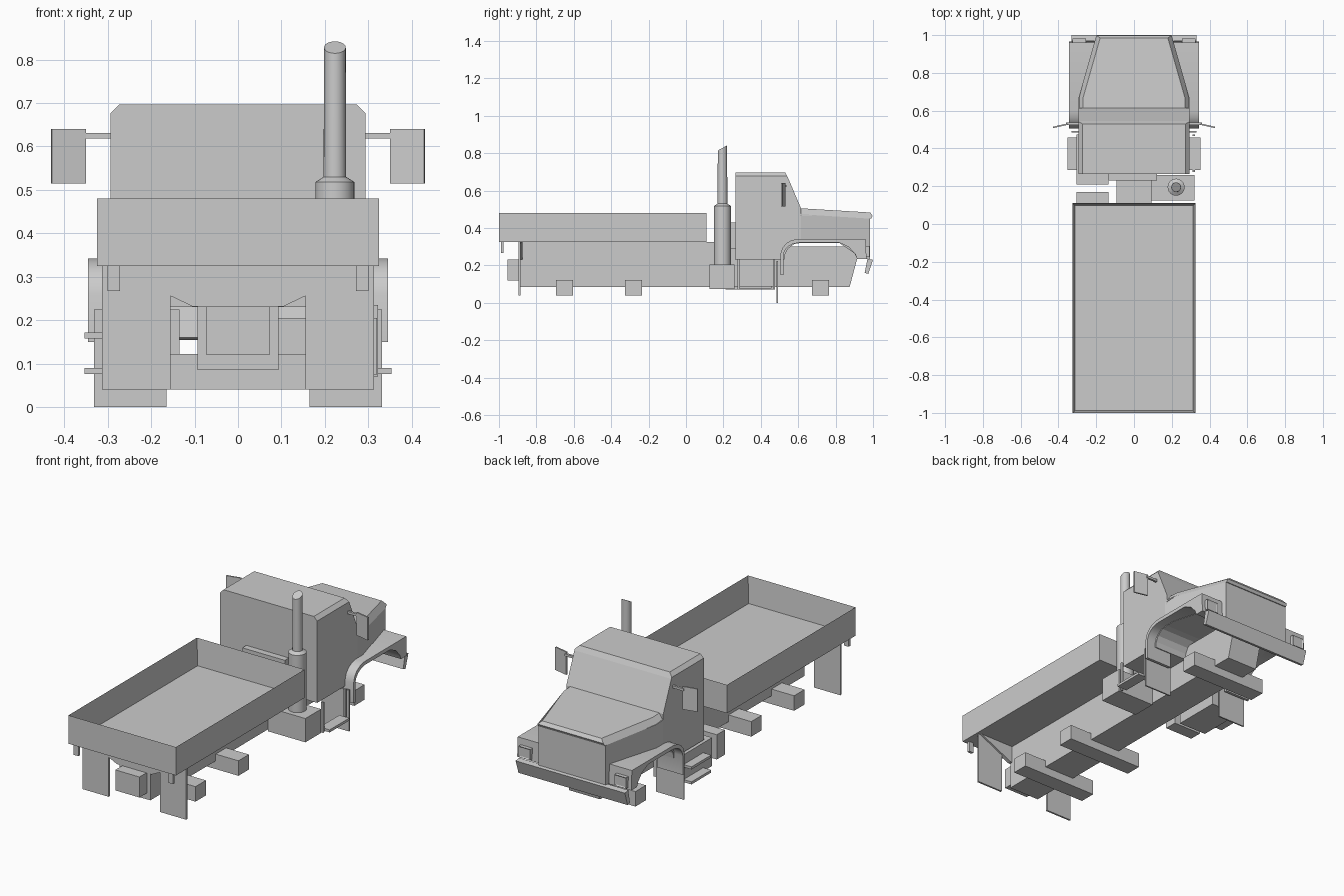
import bpy, bmesh, math
from mathutils import Vector, Matrix

cube = bpy.data.objects.get("Cube")
if cube:
    bpy.data.objects.remove(cube, do_unlink=True)

GREY = (0.6, 0.6, 0.6, 1)
mat = bpy.data.materials.new("body_grey")
mat.use_nodes = True
mat.diffuse_color = GREY
mat.node_tree.nodes["Principled BSDF"].inputs["Base Color"].default_value = GREY


def finish(bm, name, smooth=False):
    bmesh.ops.recalc_face_normals(bm, faces=bm.faces)
    mesh = bpy.data.meshes.new(name)
    bm.to_mesh(mesh)
    bm.free()
    mesh.materials.append(mat)
    ob = bpy.data.objects.new(name, mesh)
    bpy.context.collection.objects.link(ob)
    if smooth:
        bpy.ops.object.select_all(action='DESELECT')
        ob.select_set(True)
        bpy.context.view_layer.objects.active = ob
        bpy.ops.object.shade_smooth_by_angle(angle=math.radians(35))
    return ob


def box_bm(x, y, z):
    bm = bmesh.new()
    bmesh.ops.create_cube(bm, size=1)
    for v in bm.verts:
        v.co = Vector([(a + b) / 2 + c * (b - a) for (a, b), c in zip((x, y, z), v.co)])
    return bm


def box(name, x, y, z):
    return finish(box_bm(x, y, z), name)


def prism_bm(profile, x0, x1):
    """Extrude a side profile of (y, z) points from x0 to x1."""
    bm = bmesh.new()
    face = bm.faces.new([bm.verts.new((x0, y, z)) for y, z in profile])
    new = bmesh.ops.extrude_face_region(bm, geom=[face])["geom"]
    bmesh.ops.translate(bm, vec=(x1 - x0, 0, 0),
                        verts=[v for v in new if isinstance(v, bmesh.types.BMVert)])
    return bm


def both_sides(name, x, y, z):
    for side, s in (("left", 1), ("right", -1)):
        box(side + "_" + name, (s * x[0], s * x[1]), y, z)


# Cargo bed: open tray with a thin floor
bm = box_bm((-0.325, 0.325), (-1, 0.11), (0.325, 0.48))
top = max(bm.faces, key=lambda f: f.calc_center_median().z)
bmesh.ops.inset_region(bm, faces=[top], thickness=0.018)
bmesh.ops.translate(bm, vec=(0, 0, -0.145), verts=top.verts)
finish(bm, "cargo_bed")

# Chassis, rear plate, hitch and axles
finish(prism_bm([(-0.89, 0.085), (-0.89, 0.325), (0.23, 0.325), (0.23, 0.3),
                 (0.9, 0.3), (0.915, 0.235), (0.875, 0.085)], -0.093, 0.093), "chassis")
bm = box_bm((-0.3, 0.3), (-0.895, -0.875), (0.232, 0.325))
for v in bm.verts:
    if v.co.z < 0.3:
        v.co.x *= 0.35
finish(bm, "rear_plate")
box("hitch", (-0.073, 0.073), (-0.955, -0.89), (0.12, 0.232))
for name, y in (("rear_axle", -0.65), ("middle_axle", -0.28), ("front_axle", 0.72)):
    box(name, (-0.23, 0.23), (y - 0.045, y + 0.045), (0.04, 0.122))

# Mud flaps and tail lamps
both_sides("rear_flap", (0.155, 0.313), (-0.895, -0.885), (0.04, 0.325))
both_sides("front_flap", (0.165, 0.332), (0.485, 0.493), (0, 0.225))
both_sides("tail_lamp", (0.272, 0.3), (-0.99, -0.975), (0.267, 0.325))

# Cab with chamfered roof edges
bm = prism_bm([(0.265, 0.23), (0.265, 0.697), (0.53, 0.697), (0.545, 0.67), (0.615, 0.505),
               (0.615, 0.32), (0.58, 0.315), (0.545, 0.29), (0.53, 0.26), (0.525, 0.23)],
              -0.293, 0.293)
roof = [e for e in bm.edges if all(v.co.z > 0.69 for v in e.verts)
        and abs(e.verts[0].co.x - e.verts[1].co.x) < 0.01]
bmesh.ops.bevel(bm, geom=roof, offset=0.02, segments=1, affect='EDGES')
finish(bm, "cab")
box("cab_rear_box", (-0.135, 0.122), (0.23, 0.27), (0.29, 0.43))


# Hood narrows toward the grille
def hood_width(y):
    t = max(0, (y - 0.67) / (0.985 - 0.67))
    return 0.293 - 0.09 * t


bm = prism_bm([(0.6, 0.32), (0.6, 0.475), (0.67, 0.47), (0.985, 0.45), (0.985, 0.235),
               (0.915, 0.235), (0.9, 0.265), (0.82, 0.32), (0.67, 0.32)], -1, 1)
for v in bm.verts:
    v.co.x *= hood_width(v.co.y)
finish(bm, "hood_body")
bm = prism_bm([(0.6, 0.465), (0.6, 0.506), (0.67, 0.502), (0.985, 0.483), (0.998, 0.465),
               (0.99, 0.45), (0.67, 0.465)], -1, 1)
for v in bm.verts:
    v.co.x *= hood_width(v.co.y) - (0.024 if v.co.z > 0.475 else 0)
finish(bm, "hood_cap")

# Arched fenders
outer = [(0.505, 0.15), (0.505, 0.26), (0.515, 0.293), (0.535, 0.318), (0.565, 0.335),
         (0.6, 0.342), (0.96, 0.342), (0.965, 0.235)]
inner = [(0.915, 0.235), (0.905, 0.26), (0.87, 0.298), (0.82, 0.322), (0.605, 0.322),
         (0.57, 0.315), (0.545, 0.3), (0.528, 0.28), (0.52, 0.255), (0.52, 0.15)]
for side, s in (("left", 1), ("right", -1)):
    finish(prism_bm(outer + inner, s * 0.19, s * 0.345), side + "_fender", smooth=True)

# Headlamps with inset lenses
for side, s in (("left", 1), ("right", -1)):
    bm = box_bm((s * 0.255, s * 0.325), (0.955, 0.982), (0.245, 0.305))
    bmesh.ops.recalc_face_normals(bm, faces=bm.faces)
    front = max(bm.faces, key=lambda f: f.calc_center_median().y)
    bmesh.ops.inset_region(bm, faces=[front], thickness=0.009)
    bmesh.ops.translate(bm, vec=(0, -0.004, 0), verts=front.verts)
    finish(bm, side + "_headlamp")

# Slanted bumper
finish(prism_bm([(0.97, 0.235), (1.0, 0.23), (0.975, 0.155), (0.955, 0.16)],
                -0.33, 0.33), "bumper")

# Fuel tank and equipment boxes
box("fuel_tank", (0.093, 0.32), (0.125, 0.26), (0.075, 0.205))
box("battery_box", (-0.305, -0.135), (0.1, 0.17), (0.09, 0.225))
box("tool_box", (-0.305, -0.135), (0.21, 0.475), (0.07, 0.225))

# Hanging steps below the doors
for y in (0.275, 0.465):
    box("step_hanger", (0.31, 0.322), (y, y + 0.01), (0.07, 0.235))
both_sides("lower_step", (0.293, 0.353), (0.287, 0.457), (0.076, 0.09))
box("upper_step", (-0.353, -0.293), (0.287, 0.457), (0.158, 0.172))

# Exhaust: wide muffler, tapered collar and slanted pipe tip
bm = bmesh.new()
SIDES = 24
rings = []
for r, z in ((0.045, 0.2), (0.045, 0.518), (0.026, 0.53), (0.025, 0.828)):
    ring = []
    for i in range(SIDES):
        a = math.tau * i / SIDES
        tilt = 0.55 * r * math.sin(a) if z > 0.8 else 0
        ring.append(bm.verts.new((0.223 + r * math.cos(a), 0.195 + r * math.sin(a), z + tilt)))
    rings.append(ring)
for low, high in zip(rings, rings[1:]):
    for i in range(SIDES):
        j = (i + 1) % SIDES
        bm.faces.new((low[i], low[j], high[j], high[i]))
bm.faces.new(rings[0])
bm.faces.new(rings[-1])
finish(bm, "exhaust_stack", smooth=True)

# Angled mirrors on short arms
for side, s in (("left", 1), ("right", -1)):
    box(side + "_mirror_arm", (s * 0.28, s * 0.36), (0.525, 0.537), (0.618, 0.631))
    bm = box_bm((-0.04, 0.04), (-0.004, 0.004), (0.515, 0.64))
    bmesh.ops.rotate(bm, verts=bm.verts, matrix=Matrix.Rotation(-s * 0.22, 3, 'Z'))
    bmesh.ops.translate(bm, verts=bm.verts, vec=(s * 0.39, 0.52, 0))
    finish(bm, side + "_mirror")
